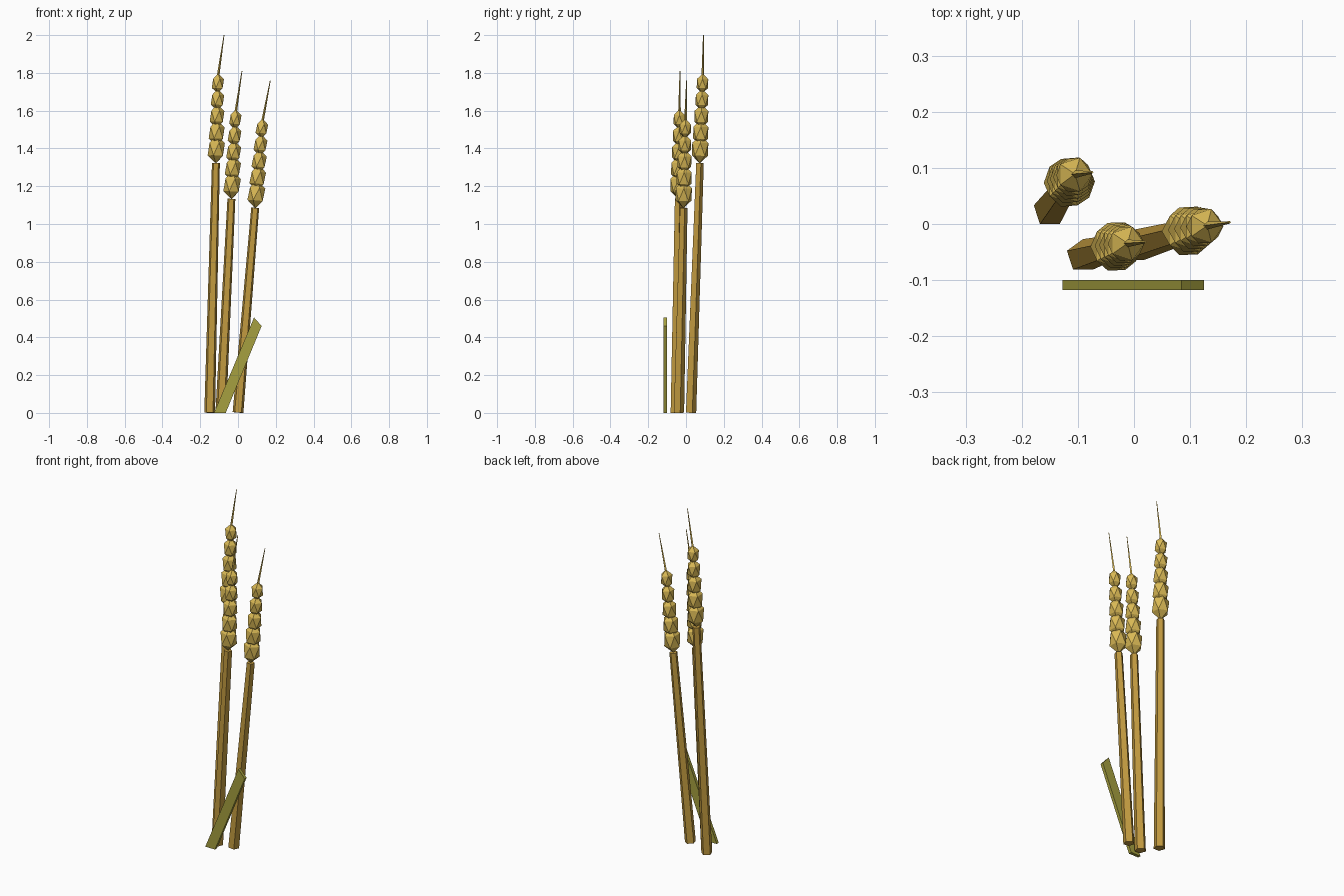
import bpy
import bmesh
from mathutils import Vector, Matrix

cube = bpy.data.objects.get("Cube")
if cube:
    bpy.data.objects.remove(cube, do_unlink=True)


def material(name, colour):
    mat = bpy.data.materials.new(name)
    mat.use_nodes = True
    mat.diffuse_color = (*colour, 1)
    mat.node_tree.nodes["Principled BSDF"].inputs["Base Color"].default_value = (*colour, 1)
    return mat


STRAW = material("straw brown", (0.53, 0.32, 0.05))
GOLD = material("grain gold", (0.69, 0.48, 0.09))
GREEN = material("leaf olive", (0.38, 0.35, 0.05))
UP = Vector((0, 0, 1))


def add_object(name, bm, mat):
    bmesh.ops.recalc_face_normals(bm, faces=bm.faces[:])
    mesh = bpy.data.meshes.new(name)
    bm.to_mesh(mesh)
    bm.free()
    mesh.materials.append(mat)
    obj = bpy.data.objects.new(name, mesh)
    bpy.context.collection.objects.link(obj)
    return obj


def aim(direction):
    return UP.rotation_difference(direction).to_matrix().to_4x4()


def rod(name, start, end, r1, r2, sides, mat):
    """Tapered low-poly rod between two points, one corner towards +y."""
    axis = end - start
    bm = bmesh.new()
    bmesh.ops.create_cone(bm, cap_ends=True, segments=sides, radius1=r1, radius2=r2,
                          depth=axis.length,
                          matrix=Matrix.Translation((start + end) / 2) @ aim(axis))
    return add_object(name, bm, mat)


def stalk(side, base, head, awn_tip):
    base, head, awn_tip = Vector(base), Vector(head), Vector(awn_tip)
    axis = (head - base).normalized()
    rod(side + "_stem", base, head, 0.03, 0.022, 5, STRAW)

    # Five stacked kernels, shrinking towards the top
    bm = bmesh.new()
    for i in range(5):
        radius = 0.05 - 0.0037 * i
        centre = head + axis * (0.073 + 0.087 * i)
        bmesh.ops.create_icosphere(
            bm, subdivisions=1, radius=radius,
            matrix=Matrix.Translation(centre) @ aim(axis) @ Matrix.Diagonal((1, 1, 1.5, 1)))
    add_object(side + "_grain_head", bm, GOLD)

    # Bristle at the tip of the head
    rod(side + "_awn", head + axis * 0.46, awn_tip, 0.007, 0.002, 4, GOLD)


stalk("right", (-0.15, 0.024, 0.001), (-0.117, 0.072, 1.323), (-0.074, 0.092, 2.0))
stalk("middle", (-0.091, -0.057, 0.001), (-0.035, -0.041, 1.133), (0.021, -0.032, 1.81))
stalk("left", (0, -0.04, 0.002), (0.091, -0.014, 1.085), (0.171, 0.003, 1.76))

# Leaning leaf blade with a slanted tip
bm = bmesh.new()
outline = [(-0.127, 0), (-0.065, 0), (0.125, 0.46), (0.085, 0.505)]
face = bm.faces.new([bm.verts.new((x, -0.118, z)) for x, z in outline])
extruded = bmesh.ops.extrude_face_region(bm, geom=[face])
verts = [v for v in extruded["geom"] if isinstance(v, bmesh.types.BMVert)]
bmesh.ops.translate(bm, verts=verts, vec=(0, 0.018, 0))
add_object("leaf_blade", bm, GREEN)
